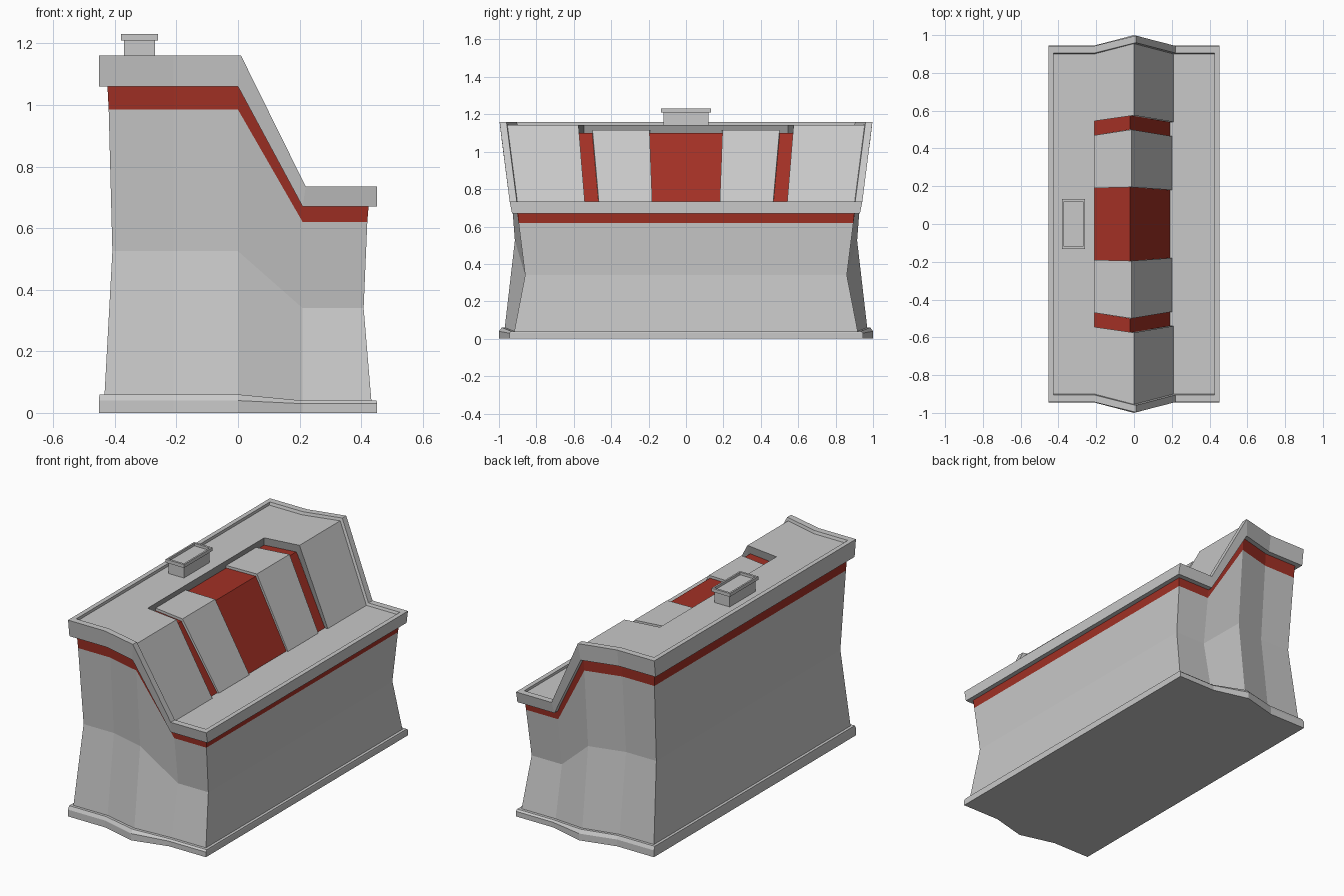
import bpy
import bmesh

cube = bpy.data.objects.get("Cube")
if cube:
    bpy.data.objects.remove(cube, do_unlink=True)


def material(name, rgb):
    m = bpy.data.materials.new(name)
    m.use_nodes = True
    m.diffuse_color = (*rgb, 1)
    node = next(n for n in m.node_tree.nodes if n.type == 'BSDF_PRINCIPLED')
    node.inputs["Base Color"].default_value = (*rgb, 1)
    return m


GREY = material("light grey", (0.58, 0.58, 0.58))
DARK = material("shadow grey", (0.3, 0.3, 0.3))
RED = material("brick red", (0.36, 0.03, 0.018))


def finish(name, bm, mats, recalc=True):
    if recalc:
        bmesh.ops.recalc_face_normals(bm, faces=bm.faces)
    mesh = bpy.data.meshes.new(name)
    bm.to_mesh(mesh)
    bm.free()
    for m in mats:
        mesh.materials.append(m)
    ob = bpy.data.objects.new(name, mesh)
    bpy.context.collection.objects.link(ob)
    return ob


def loft(name, rings, mats, loop=False, bands=None):
    """Skin a list of rings; cap the ends in strips, or join last to first."""
    bm = bmesh.new()
    vs = [[bm.verts.new(p) for p in r] for r in rings]
    n = len(rings[0])
    for k in range(len(vs) if loop else len(vs) - 1):
        a, b = vs[k], vs[(k + 1) % len(vs)]
        for i in range(n):
            j = (i + 1) % n
            f = bm.faces.new((a[i], a[j], b[j], b[i]))
            f.material_index = bands[k] if bands else 0
    if not loop:
        for r in (vs[0], vs[-1]):
            for i in range(n // 2 - 1):
                bm.faces.new((r[i], r[i + 1], r[n - 2 - i], r[n - 1 - i]))
    return finish(name, bm, mats)


def sheet(name, quads, mats):
    bm = bmesh.new()
    for q in quads:
        bm.faces.new([bm.verts.new(p) for p in q])
    bmesh.ops.remove_doubles(bm, verts=bm.verts, dist=0.0005)
    return finish(name, bm, mats, recalc=False)


def outline(high, low, half, ridge, corner, shift=0.0):
    """Stepped plan outline: high half, slope, low half, with pointed ends."""
    xs = (-half, -0.21, shift, 0.21 + shift, half)
    zs = (high, high, high, low, low)
    ys = (corner, corner, ridge, corner, corner)
    front = [(x, -y, z) for x, y, z in zip(xs, ys, zs)]
    return front + [(x, -y, z) for x, y, z in reversed(front)]


def rect(hx, hy, z, cx=-0.32):
    return [(cx - hx, -hy, z), (cx + hx, -hy, z), (cx + hx, hy, z), (cx - hx, hy, z)]


# Plinth at the bottom
loft("plinth", [outline(0, 0, 0.452, 1.0, 0.945),
                outline(0.04, 0.03, 0.452, 1.0, 0.945),
                outline(0.06, 0.04, 0.45, 0.985, 0.935)], [GREY])

# Waisted walls with a red band under the trim
loft("walls", [outline(0.05, 0.03, 0.434, 0.97, 0.92),
               outline(0.525, 0.34, 0.408, 0.915, 0.86),
               outline(0.985, 0.62, 0.42, 0.95, 0.895),
               outline(1.06, 0.67, 0.424, 0.955, 0.9)],
     [GREY, RED], bands=[0, 0, 1])

# Overhanging trim with a thin raised rim
loft("roof_trim", [outline(1.06, 0.67, 0.42, 0.95, 0.895),
                   outline(1.06, 0.67, 0.452, 0.985, 0.93),
                   outline(1.16, 0.735, 0.452, 0.997, 0.943, 0.01),
                   outline(1.16, 0.735, 0.425, 0.96, 0.905, 0.01),
                   outline(1.143, 0.72, 0.425, 0.955, 0.9)], [GREY], loop=True)

# Deck surface inside the rim, open around the recess
deck = outline(1.143, 0.72, 0.425, 0.955, 0.9)[:5]
mouth = [(-0.21, 0.545), (0, 0.575), (0.21, 0.54)]
quads = []
for i in range(4):
    (x0, y0, z0), (x1, y1, z1) = deck[i], deck[i + 1]
    if i in (0, 3):
        spans = [((y0, -y0), (y1, -y1))]
    else:
        m0, m1 = mouth[i - 1][1], mouth[i][1]
        spans = [((y0, -m0), (y1, -m1)), ((m0, -y0), (m1, -y1))]
    for (a0, b0), (a1, b1) in spans:
        quads.append([(x0, a0, z0), (x1, a1, z1), (x1, b1, z1), (x0, b0, z0)])
# Narrow ledge at the foot of the recess
quads.append([(0.17, -0.54, 0.719), (0.21, -0.54, 0.719),
              (0.21, 0.54, 0.719), (0.17, 0.54, 0.719)])
sheet("deck", quads, [GREY])

# Recess walls
path = [(x, -y, z[2]) for (x, y), z in zip(mouth, deck[1:4])][::-1]
path += [(x, -y, z) for x, y, z in reversed(path)]
drop = lambda p: (p[0], p[1], p[2] - 0.09)
sheet("recess_walls", [[b, a, drop(a), drop(b)] for a, b in zip(path, path[1:])], [DARK])

# Folded panels in the recess, each following the deck and slope
EDGES = [(0.545, 0.575, 0.54), (0.47, 0.5, 0.465), (0.19, 0.195, 0.18)]


def panel(name, lo, hi, top, nose, foot, mat):
    rings = []
    for x, z, a, b in zip((-0.21, nose, foot), (top, top, 0.72), lo, hi):
        rings.append([(x, a, z), (x, b, z), (x, b, z - 0.04), (x, a, z - 0.04)])
    loft(name, rings, [mat])


def neg(e):
    return [-v for v in e]


panel("centre_red_panel", neg(EDGES[2]), EDGES[2], 1.1, -0.02, 0.19, RED)
for side, s in (("back", 1), ("front", -1)):
    e = [[s * v for v in row] for row in EDGES]
    panel(side + "_grey_panel", e[2], e[1], 1.115, -0.013, 0.2, GREY)
    panel(side + "_red_panel", e[1], e[0], 1.1, -0.02, 0.19, RED)

# Vent on the high deck: stem and dished cap
loft("vent_stem", [rect(0.05, 0.12, 1.14), rect(0.05, 0.12, 1.212)], [GREY])
loft("vent_cap", [rect(0.06, 0.133, 1.21), rect(0.06, 0.133, 1.23),
                  rect(0.05, 0.12, 1.23), rect(0.05, 0.12, 1.215)], [GREY])
